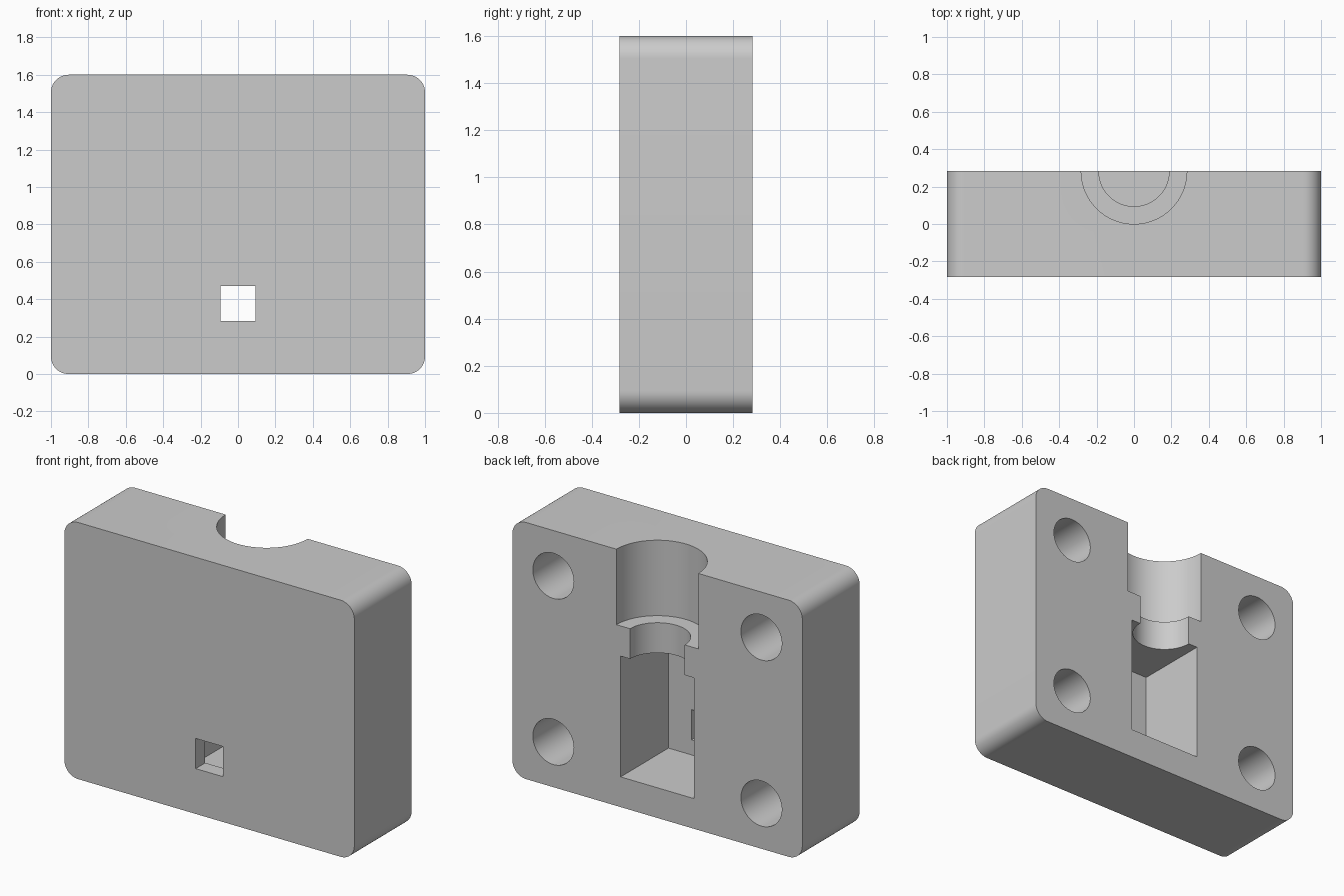
import bpy
import math

if "Cube" in bpy.data.objects:
    bpy.data.objects.remove(bpy.data.objects["Cube"], do_unlink=True)

# Main dimensions, in design units scaled so that the width is 2
U = 2 / 85
WIDTH, DEPTH, HEIGHT = 85 * U, 24 * U, 68 * U
BACK = DEPTH / 2
CORNER = 4 * U
OVER = 0.1  # how far cutters reach past the surface

grey = bpy.data.materials.new("plain grey")
grey.use_nodes = True
grey.diffuse_color = (0.6, 0.6, 0.6, 1)
grey.node_tree.nodes["Principled BSDF"].inputs["Base Color"].default_value = (0.6, 0.6, 0.6, 1)


def box(name, x, y, z):
    """Box from (min, max) ranges."""
    ranges = (x, y, z)
    bpy.ops.mesh.primitive_cube_add(size=1, location=[(a + b) / 2 for a, b in ranges])
    ob = bpy.context.object
    ob.name = name
    ob.scale = [b - a for a, b in ranges]
    bpy.ops.object.transform_apply(location=True, rotation=False, scale=True)
    ob.data.materials.append(grey)
    return ob


def rod(name, radius, length, location, tilt=0):
    bpy.ops.mesh.primitive_cylinder_add(vertices=96, radius=radius, depth=length,
                                        location=location, rotation=(tilt, 0, 0))
    ob = bpy.context.object
    ob.name = name
    ob.data.materials.append(grey)
    return ob


def apply_all(ob):
    bpy.ops.object.select_all(action="DESELECT")
    ob.select_set(True)
    bpy.context.view_layer.objects.active = ob
    for mod in list(ob.modifiers):
        bpy.ops.object.modifier_apply(modifier=mod.name)


# Block with four rounded corners seen from the front
block = box("housing_block", (-WIDTH / 2, WIDTH / 2), (-BACK, BACK), (0, HEIGHT))
weights = block.data.attributes.new("bevel_weight_edge", "FLOAT", "EDGE")
for edge in block.data.edges:
    a, b = (block.data.vertices[i].co for i in edge.vertices)
    weights.data[edge.index].value = 1.0 if abs(a.y - b.y) > 0.1 else 0.0
bevel = block.modifiers.new("rounded corners", "BEVEL")
bevel.limit_method = "WEIGHT"
bevel.width = CORNER
bevel.segments = 12

cutters = []

# Stepped half-round channel entering from the top along the back face
for name, radius, low, high in (("wide_channel", 12 * U, 48 * U, HEIGHT + OVER),
                                ("narrow_channel", 8 * U, 36 * U, 52 * U)):
    cutters.append(rod(name, radius, high - low, (0, BACK, (low + high) / 2)))

# Rectangular pocket in the back, and the square window through the front wall
cutters.append(box("back_pocket", (-10.75 * U, 10.75 * U), (BACK - 20 * U, BACK + OVER),
                   (8 * U, 40 * U)))
cutters.append(box("front_window", (-4 * U, 4 * U), (-BACK - OVER, 0), (12 * U, 20 * U)))

# Four blind holes in the back corners
hole_depth = 20 * U
inset = 12 * U
for x in (-WIDTH / 2 + inset, WIDTH / 2 - inset):
    for z in (inset, HEIGHT - inset):
        y = BACK + (OVER - hole_depth) / 2
        cutters.append(rod("corner_hole", 6 * U, hole_depth + OVER, (x, y, z), math.pi / 2))

for cutter in cutters:
    cutter.hide_render = True
    cut = block.modifiers.new(cutter.name, "BOOLEAN")
    cut.operation = "DIFFERENCE"
    cut.solver = "EXACT"
    cut.object = cutter

apply_all(block)
for cutter in cutters:
    bpy.data.objects.remove(cutter, do_unlink=True)

bpy.ops.object.shade_smooth_by_angle(angle=math.radians(30))
